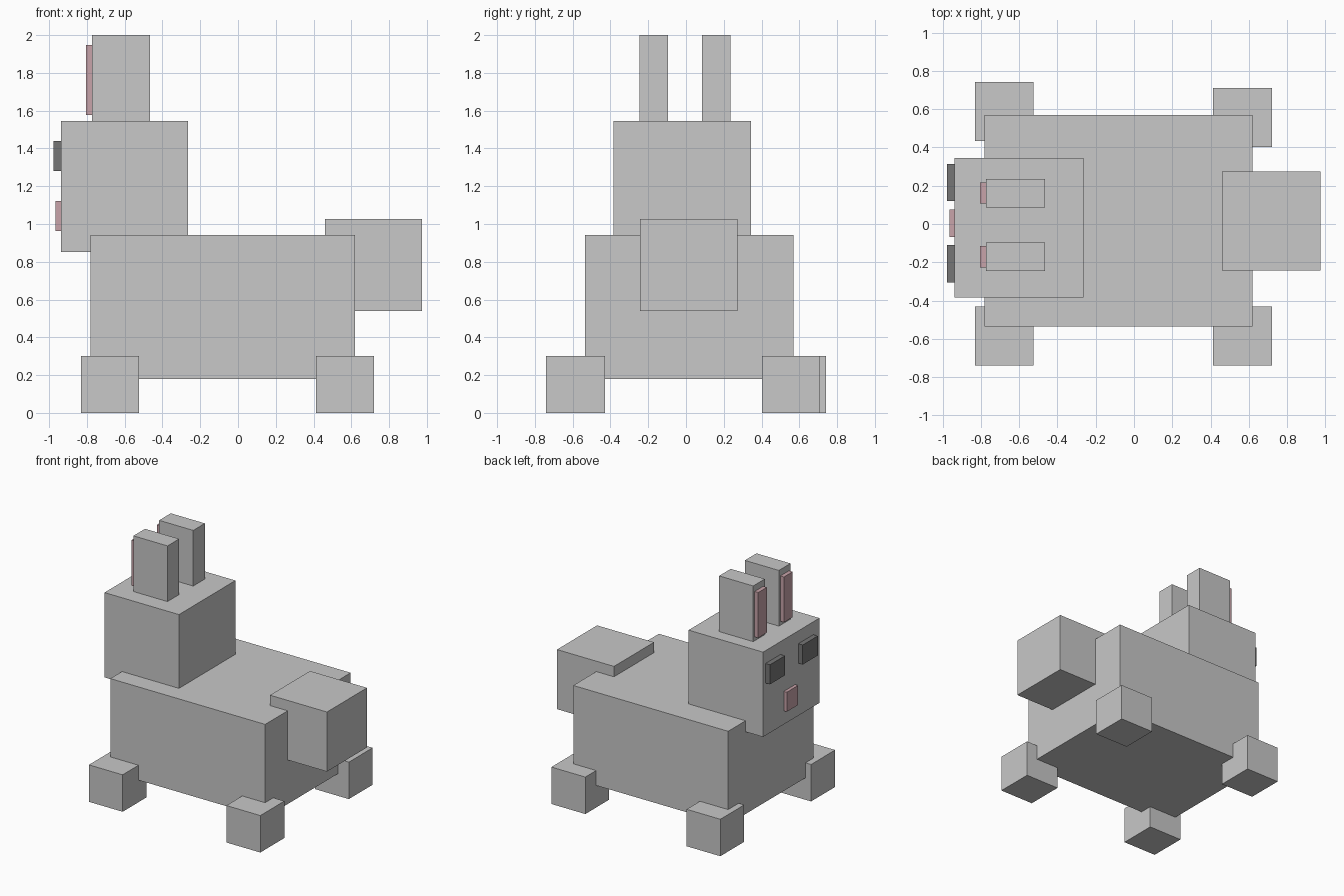
import bpy
import bmesh
from mathutils import Vector

if "Cube" in bpy.data.objects:
    bpy.data.objects.remove(bpy.data.objects["Cube"])


def make_material(name, rgb):
    mat = bpy.data.materials.new(name)
    mat.diffuse_color = (*rgb, 1.0)
    mat.use_nodes = True
    mat.node_tree.nodes["Principled BSDF"].inputs["Base Color"].default_value = mat.diffuse_color
    return mat


fur = make_material("grey_fur", (0.58, 0.58, 0.58))
pink = make_material("soft_pink", (0.58, 0.37, 0.40))
dark = make_material("dark_grey", (0.18, 0.18, 0.18))


def box(name, x, y, z, mat):
    """Box spanning the (min, max) pairs on each axis."""
    lo, hi = Vector((x[0], y[0], z[0])), Vector((x[1], y[1], z[1]))
    bm = bmesh.new()
    bmesh.ops.create_cube(bm, size=1.0)
    bmesh.ops.scale(bm, vec=hi - lo, verts=bm.verts)
    mesh = bpy.data.meshes.new(name)
    bm.to_mesh(mesh)
    bm.free()
    mesh.materials.append(mat)
    obj = bpy.data.objects.new(name, mesh)
    obj.location = (lo + hi) / 2
    bpy.context.collection.objects.link(obj)
    return obj


# Body, head and tail (the animal faces -x)
box("body", (-0.78, 0.62), (-0.535, 0.57), (0.18, 0.942), fur)
box("head", (-0.938, -0.265), (-0.384, 0.345), (0.852, 1.545), fur)
box("tail", (0.46, 0.975), (-0.244, 0.273), (0.54, 1.027), fur)

# Feet
front_x, back_x, foot_z = (-0.83, -0.525), (0.413, 0.72), (0.0, 0.302)
box("front_foot_left", front_x, (-0.74, -0.43), foot_z, fur)
box("front_foot_right", front_x, (0.434, 0.742), foot_z, fur)
box("back_foot_left", back_x, (-0.74, -0.43), foot_z, fur)
box("back_foot_right", back_x, (0.403, 0.71), foot_z, fur)

# Ears with pink inner plates, and eyes
for side, ear_y, inner_y, eye_y in (
    ("left", (-0.246, -0.096), (-0.226, -0.115), (-0.305, -0.11)),
    ("right", (0.086, 0.236), (0.106, 0.217), (0.12, 0.313)),
):
    box("ear_" + side, (-0.773, -0.465), ear_y, (1.545, 2.0), fur)
    box("inner_ear_" + side, (-0.805, -0.773), inner_y, (1.577, 1.948), pink)
    box("eye_" + side, (-0.978, -0.938), eye_y, (1.28, 1.44), dark)

# Nose
box("nose", (-0.965, -0.938), (-0.069, 0.077), (0.962, 1.122), pink)
